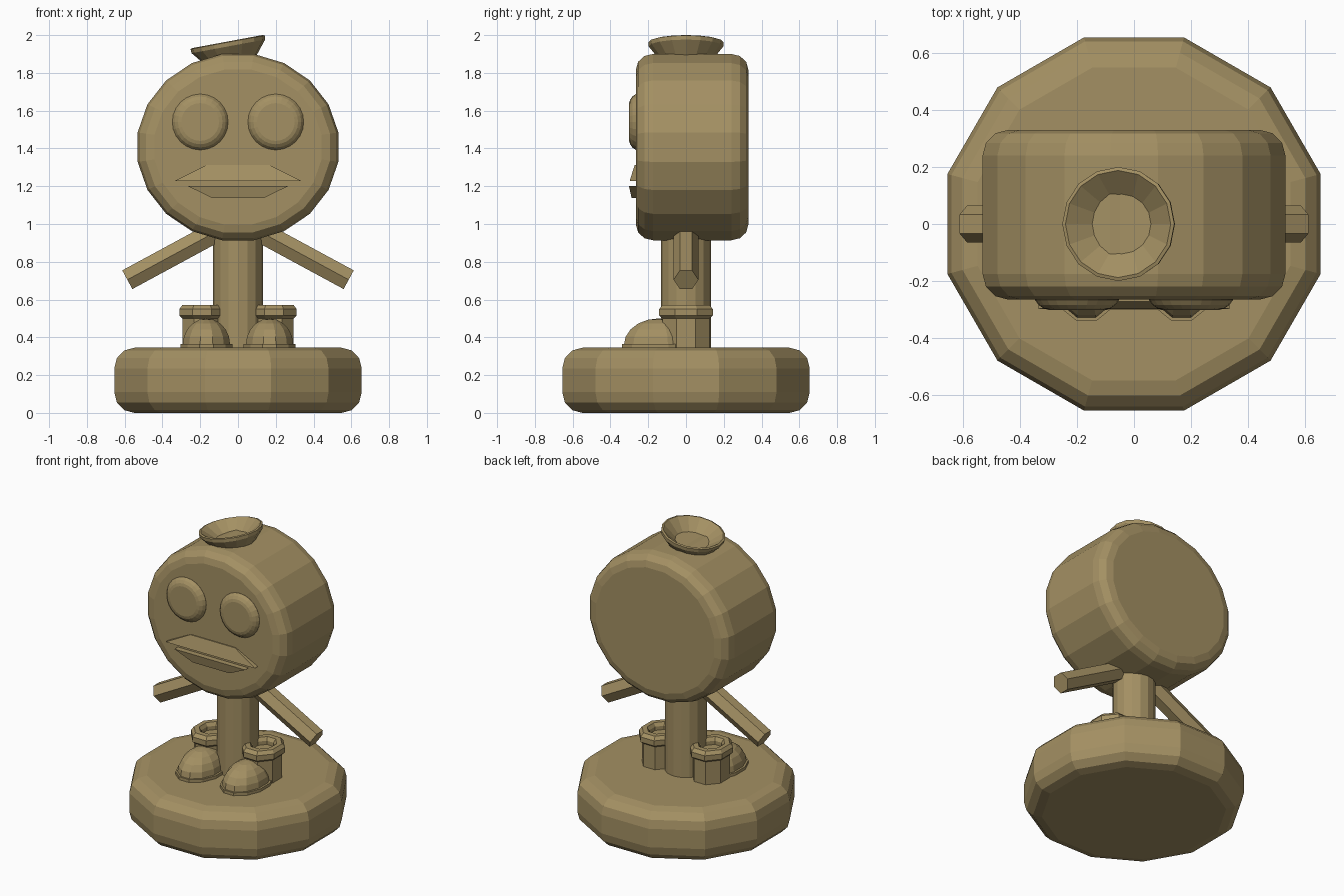
import bpy, bmesh, math
from mathutils import Matrix, Vector

if "Cube" in bpy.data.objects:
    bpy.data.objects.remove(bpy.data.objects["Cube"])

tan = bpy.data.materials.new("tan_brown")
tan.diffuse_color = (0.37, 0.28, 0.125, 1)
tan.use_nodes = True
tan.node_tree.nodes["Principled BSDF"].inputs["Base Color"].default_value = tan.diffuse_color


def finish(name, bm):
    bmesh.ops.recalc_face_normals(bm, faces=bm.faces)
    me = bpy.data.meshes.new(name)
    bm.to_mesh(me)
    bm.free()
    me.materials.append(tan)
    ob = bpy.data.objects.new(name, me)
    bpy.context.collection.objects.link(ob)
    return ob


def lathe(name, profile, sides, mat, phase=0.0):
    """Spin (radius, height) points about local z, then place with a matrix."""
    bm = bmesh.new()
    rings = []
    for r, h in profile:
        if r == 0:
            rings.append([bm.verts.new((0, 0, h))] * sides)
        else:
            rings.append([bm.verts.new((r * math.cos(phase + 2 * math.pi * i / sides),
                                        r * math.sin(phase + 2 * math.pi * i / sides), h))
                          for i in range(sides)])
    for a, b in zip(rings, rings[1:]):
        for i in range(sides):
            j = (i + 1) % sides
            quad = list(dict.fromkeys((a[i], a[j], b[j], b[i])))
            bm.faces.new(quad)
    for ring in (rings[0], rings[-1]):
        if ring[0] is not ring[1]:
            bm.faces.new(ring)
    bm.transform(mat)
    return finish(name, bm)


def rounded(r, lo, hi, b):
    """Profile of a disc with rounded rims."""
    steps = [(0, 1), (0.13, 0.5), (0.5, 0.13), (1, 0)]
    low = [(r - u * b, lo + v * b) for u, v in reversed(steps)]
    return low + [(r - u * b, hi - v * b) for u, v in steps]


def place(x, y, z, sx=1, sy=1, sz=1):
    return Matrix.Translation((x, y, z)) @ Matrix.Diagonal((sx, sy, sz, 1))


FRONT = Matrix.Rotation(math.pi / 2, 4, 'X')   # local z -> -y

# base
lathe("base", rounded(0.678, 0, 0.345, 0.11), 12, place(0, 0, 0), math.pi / 12)

# body post
lathe("body", [(0.132, 0.3), (0.132, 1.0)], 16, place(0, 0, 0))

# head drum
lathe("head", rounded(0.538, -0.33, 0.265, 0.09), 20,
      place(0, 0, 1.407, 1, 1, 0.928) @ FRONT, math.pi / 20)

# hat dish, tilted
lathe("hat", [(0.10, -0.13), (0.135, -0.10), (0.198, -0.022), (0.2, 0.0), (0.188, 0.004),
              (0.105, -0.062), (0, -0.062)], 16,
      place(-0.055, 0, 1.962) @ Matrix.Rotation(math.radians(-10.5), 4, 'Y'))


# lips: wedge plates on the face
def lip(name, top, bottom):
    bm = bmesh.new()
    (xt, zt, yt), (xb, zb, yb) = top, bottom
    front = [bm.verts.new(p) for p in ((-xb, yb, zb), (xb, yb, zb), (xt, yt, zt), (-xt, yt, zt))]
    back = [bm.verts.new((v.co.x, -0.255, v.co.z)) for v in front]
    bm.faces.new(front)
    bm.faces.new(back)
    for i in range(4):
        j = (i + 1) % 4
        bm.faces.new((front[i], front[j], back[j], back[i]))
    finish(name, bm)


lip("upper_lip", (0.168, 1.312, -0.272), (0.335, 1.228, -0.298))
lip("lower_lip", (0.265, 1.2, -0.302), (0.137, 1.138, -0.288))

for s, side in ((-1, "left"), (1, "right")):
    # eye
    lathe(side + "_eye", [(0.148, 0.255), (0.148, 0.266), (0.135, 0.284), (0.118, 0.296),
                          (0.1, 0.301)], 24, place(s * 0.2, 0, 1.54) @ FRONT)
    # arm: hexagonal rod
    a, b = Vector((s * 0.08, 0, 0.979)), Vector((s * 0.586, 0, 0.705))
    d = b - a
    rot = Matrix.Rotation(math.atan2(d.x, d.z), 4, 'Y')
    lathe(side + "_arm", [(0.065, 0), (0.065, d.length)], 6,
          Matrix.Translation(a) @ rot, math.pi / 2)
    # boot shaft, open cuff, toe and sole
    leg = place(s * 0.19, 0, 0, 0.9, 1.06, 1)
    lathe(side + "_boot_shaft", [(0.126, 0.33), (0.126, 0.52)], 8, leg, math.pi / 8)
    lathe(side + "_boot_cuff", [(0.126, 0.5), (0.145, 0.515), (0.145, 0.55), (0.125, 0.572),
                                (0.09, 0.572), (0.075, 0.55), (0.075, 0.525), (0, 0.525)],
          8, leg, math.pi / 8)
    dome = [(math.cos(t * math.pi / 10), math.sin(t * math.pi / 10)) for t in range(5)] + [(0, 1)]
    lathe(side + "_toe", dome, 12, place(s * 0.167, -0.145, 0.36, 0.13, 0.19, 0.14), math.pi / 12)
    lathe(side + "_sole", [(1, 0.335), (1, 0.365)], 12,
          place(s * 0.167, -0.145, 0, 0.143, 0.2, 1), math.pi / 12)
